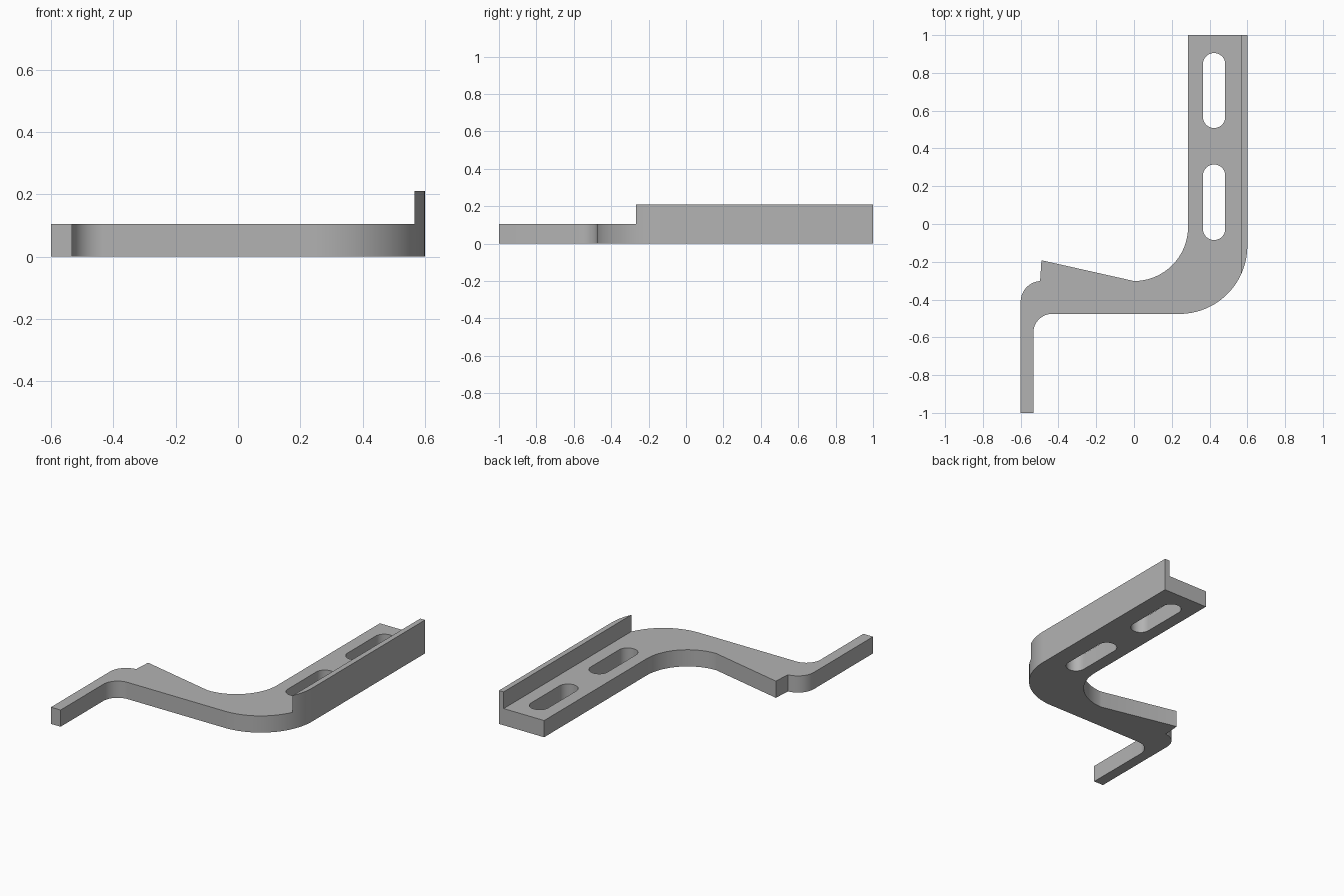
import bpy, bmesh
from math import sin, cos, radians

if "Cube" in bpy.data.objects:
    bpy.data.objects.remove(bpy.data.objects["Cube"], do_unlink=True)

BAR_TOP, LIP_TOP = 0.105, 0.21
LIP_X = 0.567

steel = bpy.data.materials.new("grey_metal")
steel.use_nodes = True
grey = (0.45, 0.45, 0.45, 1)
steel.diffuse_color = grey
steel.node_tree.nodes["Principled BSDF"].inputs["Base Color"].default_value = grey


def arc(cx, cy, r, start, end, steps=24):
    angles = [radians(start + (end - start) * i / steps) for i in range(steps + 1)]
    return [(cx + r * cos(a), cy + r * sin(a)) for a in angles]


def prism(name, outline, z0, z1):
    """Extrude a flat outline between two heights."""
    bm = bmesh.new()
    face = bm.faces.new([bm.verts.new((x, y, z0)) for x, y in outline])
    top = bmesh.ops.extrude_face_region(bm, geom=[face])["geom"]
    verts = [v for v in top if isinstance(v, bmesh.types.BMVert)]
    bmesh.ops.translate(bm, vec=(0, 0, z1 - z0), verts=verts)
    bmesh.ops.recalc_face_normals(bm, faces=bm.faces)
    mesh = bpy.data.meshes.new(name)
    bm.to_mesh(mesh)
    bm.free()
    mesh.materials.append(steel)
    obj = bpy.data.objects.new(name, mesh)
    bpy.context.collection.objects.link(obj)
    return obj


def cut(target, cutter):
    mod = target.modifiers.new("cut", "BOOLEAN")
    mod.operation, mod.solver, mod.object = "DIFFERENCE", "EXACT", cutter
    bpy.context.view_layer.objects.active = target
    bpy.ops.object.modifier_apply(modifier=mod.name)
    bpy.data.objects.remove(cutter, do_unlink=True)


# Cranked bar outline at the full height of the lip
outline = [(-0.6, -1), (-0.533, -1)]
outline += arc(-0.433, -0.576, 0.1, 180, 90)      # thin arm inner bend
outline += arc(0.24, -0.116, 0.36, 270, 360, 40)  # wide outer bend
outline += [(0.6, 1), (0.286, 1)]
outline += arc(0, -0.016, 0.286, 0, -90, 32)      # wide inner bend
outline += arc(-0.49, -0.302, 0.11, 90, 90, 1)[:1]
outline += arc(-0.49, -0.412, 0.11, 90, 180)[1:]  # thin arm outer bend
bracket = prism("bracket", outline, 0, LIP_TOP)
bracket.data.validate()

# Lower everything except the lip along the outer edge
clearance = [(-1, -1.2), (LIP_X, -1.2), (LIP_X, 1.2), (-1, 1.2)]
cut(bracket, prism("lip_cutter", clearance, BAR_TOP, 0.4))

# Two rounded mounting slots
for low, high in ((-0.085, 0.315), (0.508, 0.905)):
    r = 0.059
    slot = arc(0.424, high - r, r, 0, 180) + arc(0.424, low + r, r, 180, 360)
    cut(bracket, prism("slot_cutter", slot, -0.1, 0.15))

bpy.ops.object.select_all(action="DESELECT")
bracket.select_set(True)
bpy.context.view_layer.objects.active = bracket
bpy.ops.object.shade_smooth_by_angle(angle=radians(30))
